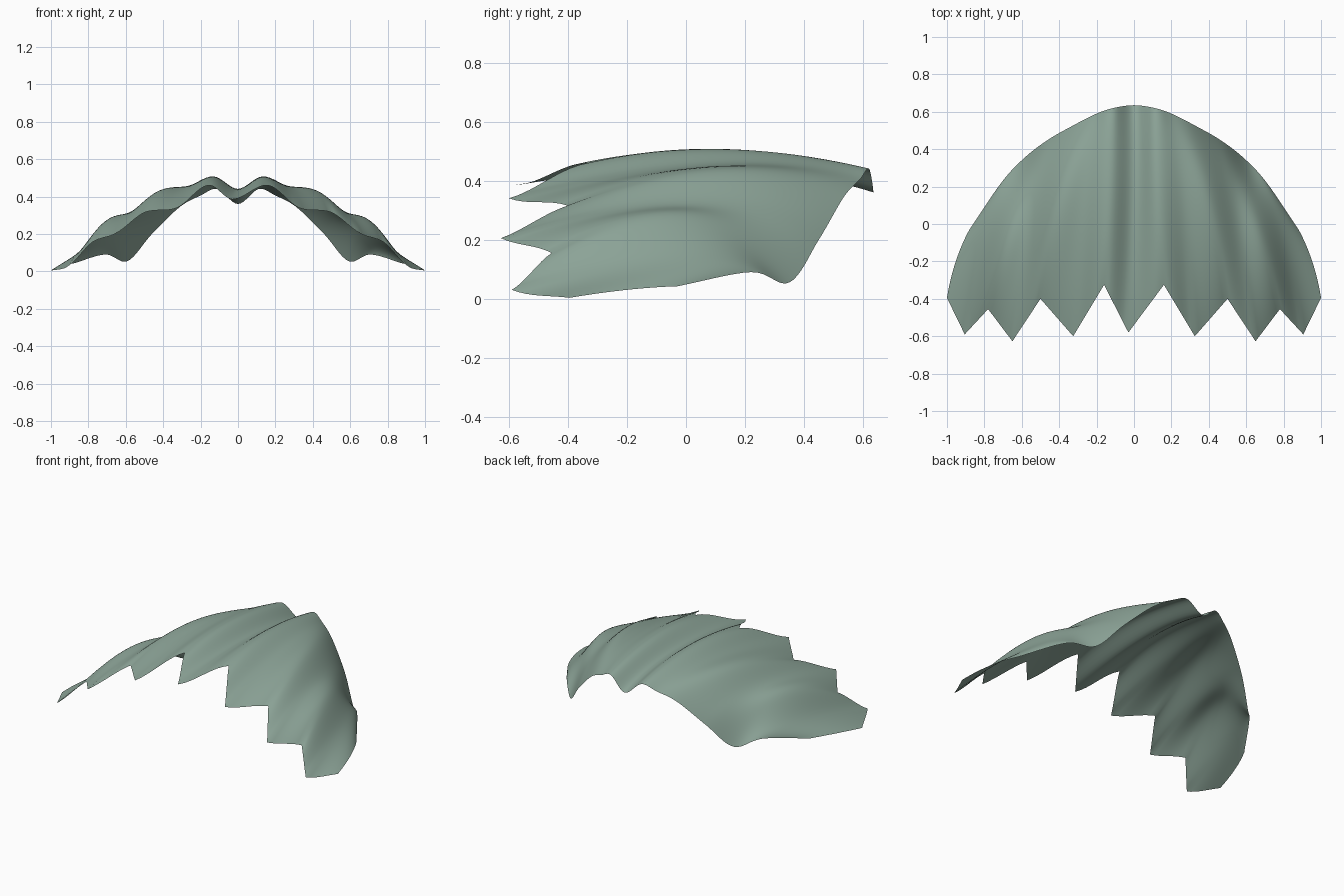
import bpy
from mathutils import Vector

if "Cube" in bpy.data.objects:
    bpy.data.objects.remove(bpy.data.objects["Cube"])

# Folds of one leaf half, centre to side: back edge, middle and front edge points
folds = [
    [(0.00, 0.635, 0.36), (0.00, 0.10, 0.44), (-0.03, -0.58, 0.385)],   # centre valley
    [(0.11, 0.62, 0.44), (0.13, 0.12, 0.507), (0.16, -0.325, 0.46)],    # ridge
    [(0.20, 0.59, 0.405), (0.27, 0.10, 0.455), (0.325, -0.60, 0.34)],   # tooth
    [(0.31, 0.535, 0.345), (0.41, 0.10, 0.435), (0.50, -0.40, 0.315)],  # ridge
    [(0.46, 0.45, 0.20), (0.55, 0.03, 0.325), (0.65, -0.627, 0.205)],   # tooth
    [(0.59, 0.35, 0.055), (0.67, 0.00, 0.275), (0.78, -0.455, 0.155)],  # ridge
    [(0.71, 0.22, 0.09), (0.81, -0.08, 0.13), (0.905, -0.59, 0.03)],    # tooth
    [(0.88, -0.03, 0.042), (0.953, -0.20, 0.03), (1.00, -0.395, 0.003)],  # side edge
]
right = [[Vector(p) for p in f] for f in folds]
left = [[Vector((-p.x, p.y, p.z)) for p in f] for f in right[:0:-1]]
columns = left + right


def along(fold, v):
    """Smooth arc through the three points of a fold."""
    a, b, c = fold
    return a * (2 * (v - .5) * (v - 1)) + b * (4 * v * (1 - v)) + c * (2 * v * (v - .5))


def across(pts, i, t, v):
    """Smooth curve between folds, turning into straight saw teeth at the front."""
    p1, p2 = pts[i], pts[i + 1]
    p0 = pts[i - 1] if i > 0 else 2 * p1 - p2
    p3 = pts[i + 2] if i + 2 < len(pts) else 2 * p2 - p1
    curve = 0.5 * (2 * p1 + (p2 - p0) * t + (2 * p0 - 5 * p1 + 4 * p2 - p3) * t * t
                   + (3 * p1 - p0 - 3 * p2 + p3) * t ** 3)
    line = p1.lerp(p2, t)
    flat = curve.lerp(line, v)
    return Vector((flat.x, flat.y, max(curve.z, 0)))


# Leaf sheet
ROWS, STEPS = 36, 8
verts, faces = [], []
for r in range(ROWS + 1):
    v = r / ROWS
    pts = [along(f, v) for f in columns]
    for i in range(len(pts) - 1):
        for s in range(STEPS):
            verts.append(across(pts, i, s / STEPS, v))
    verts.append(pts[-1])
W = (len(columns) - 1) * STEPS + 1
for r in range(ROWS):
    for c in range(W - 1):
        a = r * W + c
        faces.append((a, a + W, a + W + 1, a + 1))

mesh = bpy.data.meshes.new("folded_leaf")
mesh.from_pydata(verts, [], faces)
leaf = bpy.data.objects.new("folded_leaf", mesh)
bpy.context.collection.objects.link(leaf)
mesh.shade_smooth()

# Soft grey green
mat = bpy.data.materials.new("leaf_green")
mat.diffuse_color = (0.27, 0.38, 0.32, 1)
mat.use_nodes = True
mat.node_tree.nodes["Principled BSDF"].inputs["Base Color"].default_value = mat.diffuse_color
mesh.materials.append(mat)
